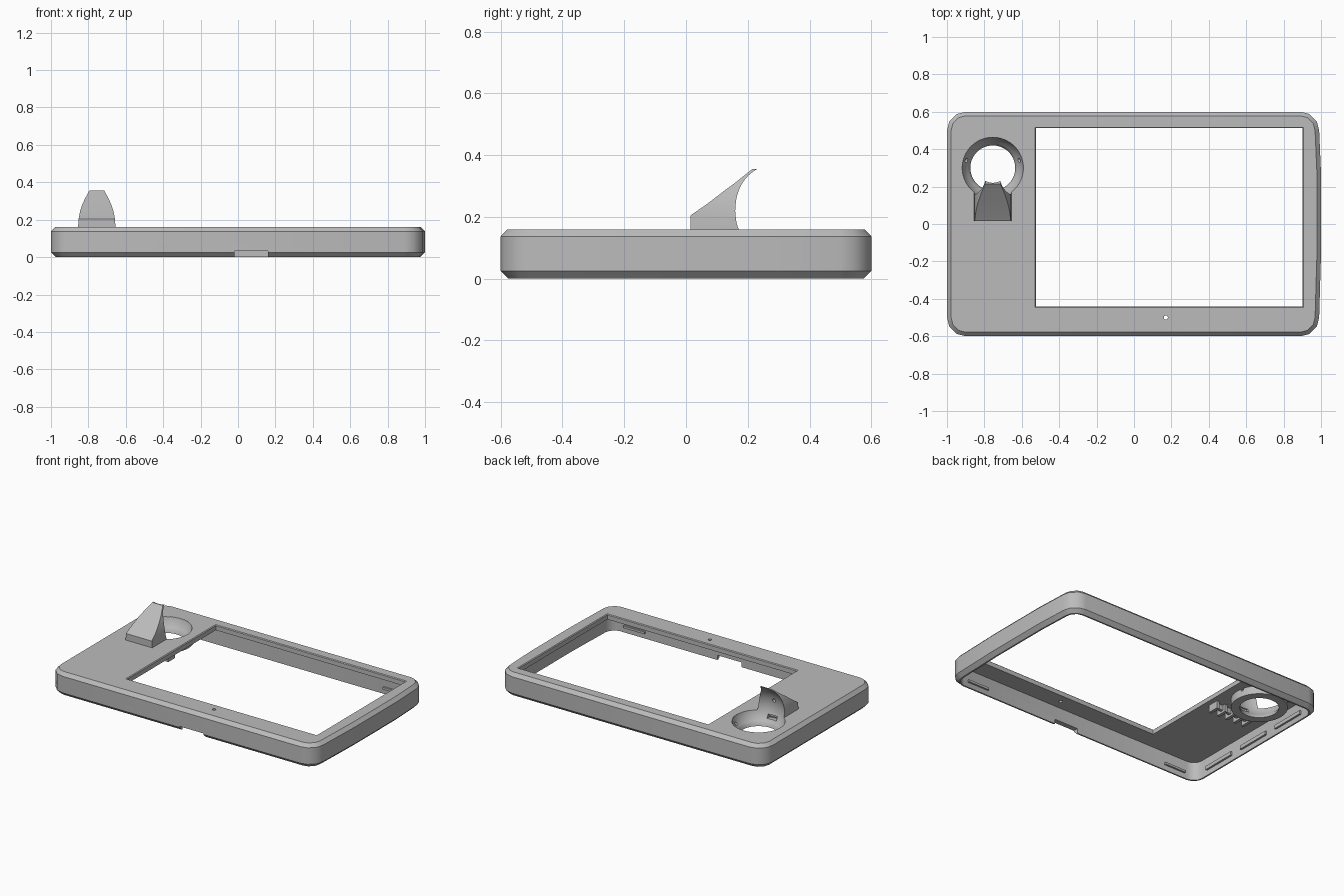
import bpy, bmesh, math
from mathutils import Matrix

old = bpy.data.objects.get("Cube")
if old:
    bpy.data.objects.remove(old, do_unlink=True)

grey = bpy.data.materials.new("matte_grey")
grey.use_nodes = True
COLOUR = (0.5, 0.5, 0.5, 1)
grey.diffuse_color = COLOUR
grey.node_tree.nodes["Principled BSDF"].inputs["Base Color"].default_value = COLOUR

BOWL_X, BOWL_Y, BALL_Z, BALL_R = -0.755, 0.30, 0.205, 0.17


def finish(name, bm):
    bmesh.ops.recalc_face_normals(bm, faces=bm.faces)
    mesh = bpy.data.meshes.new(name)
    bm.to_mesh(mesh)
    bm.free()
    mesh.materials.append(grey)
    ob = bpy.data.objects.new(name, mesh)
    bpy.context.collection.objects.link(ob)
    return ob


def loft(name, rings, closed=False):
    """Skin a list of equal-length point rings, capped unless closed."""
    bm = bmesh.new()
    loops = [[bm.verts.new(p) for p in ring] for ring in rings]
    n = len(loops[0])
    pairs = list(zip(loops, loops[1:]))
    if closed:
        pairs.append((loops[-1], loops[0]))
    else:
        bm.faces.new(loops[0])
        bm.faces.new(loops[-1])
    for a, b in pairs:
        for i in range(n):
            j = (i + 1) % n
            bm.faces.new((a[i], a[j], b[j], b[i]))
    return finish(name, bm)


def rect(x0, x1, y0, y1, z):
    return [(x0, y0, z), (x1, y0, z), (x1, y1, z), (x0, y1, z)]


def box(name, x0, x1, y0, y1, z0, z1):
    return loft(name, [rect(x0, x1, y0, y1, z0), rect(x0, x1, y0, y1, z1)])


def circle(r, z, x=BOWL_X, y=BOWL_Y, n=64):
    return [(x + r * math.cos(2 * math.pi * i / n),
             y + r * math.sin(2 * math.pi * i / n), z) for i in range(n)]


def cut(target, cutter):
    mod = target.modifiers.new("cut", 'BOOLEAN')
    mod.operation, mod.solver, mod.object = 'DIFFERENCE', 'EXACT', cutter
    bpy.context.view_layer.objects.active = target
    bpy.ops.object.modifier_apply(modifier=mod.name)
    bpy.data.objects.remove(cutter, do_unlink=True)


def smooth(ob, degrees):
    bpy.ops.object.select_all(action='DESELECT')
    ob.select_set(True)
    bpy.context.view_layer.objects.active = ob
    bpy.ops.object.shade_smooth_by_angle(angle=math.radians(degrees))


def outline(d, z, r=0.1):
    """Case outline inset by d, with softened corners and a bowed +x side."""
    pts = []
    for k, (cx, cy) in enumerate([(0.99 - r, r - 0.6), (0.99 - r, 0.6 - r),
                                  (r - 1, 0.6 - r), (r - 1, r - 0.6)]):
        for step in (0, 28, 62, 90):
            a = math.radians(90 * k - 90 + step)
            pts.append((cx + (r - d) * math.cos(a), cy + (r - d) * math.sin(a), z))
        if k == 0:
            pts += [(1 - d, -0.16, z), (1 - d, 0.27, z)]
    return pts


# Case: open underneath, chamfered at top and bottom
case = loft("case_shell", [outline(d, z) for d, z in (
    (0.035, 0.125), (0.035, 0), (0.025, 0), (0, 0.025), (0, 0.137), (0.022, 0.16))])

# Screen opening with a fine bevel, bowl hole, pinhole and front cable notch
opening = [(0, 0.05), (0, 0.155), (0.01, 0.165)]
cut(case, loft("opening_cutter", [
    rect(-0.525 - g, 0.9 + g, -0.442 - g, 0.512 + g, z) for g, z in opening]))
cut(case, loft("bowl_cutter", [circle(0.166, 0.05), circle(0.166, 0.3)]))
cut(case, loft("pinhole_cutter", [circle(0.011, z, 0.17, -0.5, 20) for z in (0.05, 0.3)]))
cut(case, box("notch_cutter", -0.02, 0.16, -0.7, -0.5, -0.1, 0.032))
smooth(case, 35)

# Bowl: spherical inside, straight outside, open at the bottom
profile = [(0.175, 0.07), (0.175, 0.14), (0.166, 0.1595)]
for i in range(9):
    z = 0.1595 - i * 0.0085
    profile.append((math.sqrt(BALL_R ** 2 - (BALL_Z - z) ** 2), z))
profile.append((0.12, 0.07))
bowl = loft("sensor_bowl", [circle(r, z) for r, z in profile], closed=True)
for side in (-1, 1):
    x = BOWL_X + side * 0.14
    hole = loft("pin_cutter", [[(px, py, pz) for py, pz, px in circle(0.011, e, 0.34, 0.12, 16)]
                               for e in (x - 0.05, x + 0.05)])
    cut(bowl, hole)
cut(bowl, box("slot_cutter", BOWL_X - 0.035, BOWL_X + 0.035, 0.05, 0.25, 0.115, 0.142))
smooth(bowl, 35)

# Hood: tapering wedge scooped out by a ball
sections = [(0.1, 0.015, 0.14), (0.1, 0.015, 0.16), (0.097, 0.015, 0.205), (0.09, 0.07, 0.243),
            (0.078, 0.118, 0.28), (0.062, 0.165, 0.315), (0.04, 0.215, 0.355)]
hood = loft("hood", [rect(BOWL_X - w, BOWL_X + w, y, 0.236, z) for w, y, z in sections])
bm = bmesh.new()
bmesh.ops.create_uvsphere(bm, u_segments=64, v_segments=40, radius=BALL_R,
                          matrix=Matrix.Translation((BOWL_X, BOWL_Y, BALL_Z)))
cut(hood, finish("ball_cutter", bm))
cut(hood, loft("sensor_cutter", [[(px, pz, py) for px, py, pz in circle(0.012, e, BOWL_X, 0.235, 16)]
                                 for e in (0.09, 0.2)]))
smooth(hood, 30)

# Sensor bracket with teeth under the plate
box("bracket_bar", -0.85, -0.56, 0.085, 0.105, 0.09, 0.13)
for i in range(5):
    x = -0.84 + i * 0.065
    box("bracket_tooth", x, x + 0.02, 0.05, 0.125, 0.075, 0.13)

# Closing clips on the inner walls
for side in (-1, 1):
    for x in (-0.8, 0.78):
        y = side * 0.561
        box("long_wall_clip", x - 0.08, x + 0.08, y - 0.008, y + 0.008, 0.035, 0.05)
for y in (-0.33, 0, 0.33):
    box("end_wall_clip", -0.967, -0.952, y - 0.12, y + 0.12, 0.035, 0.06)
